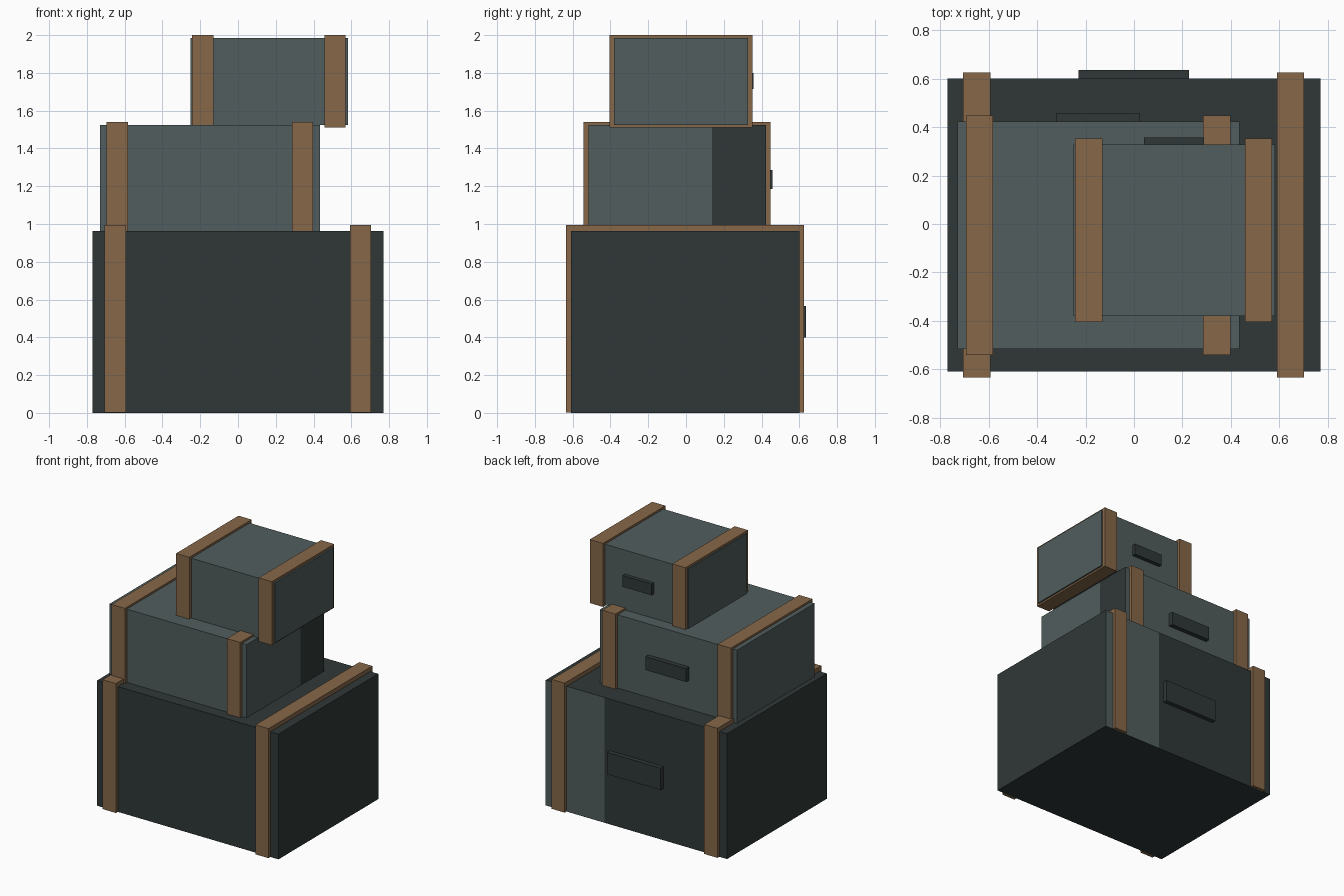
import bpy, bmesh
from mathutils import Vector

if "Cube" in bpy.data.objects:
    bpy.data.objects.remove(bpy.data.objects["Cube"])


def material(name, rgb):
    m = bpy.data.materials.new(name)
    m.diffuse_color = (*rgb, 1)
    m.use_nodes = True
    m.node_tree.nodes["Principled BSDF"].inputs["Base Color"].default_value = m.diffuse_color
    return m


slate = material("slate_grey", (0.082, 0.110, 0.110))
dark = material("dark_slate", (0.029, 0.039, 0.038))
brown = material("strap_brown", (0.238, 0.136, 0.066))


def box(name, x, y, z, mats, cut=None, rule=None):
    """Box from ranges; an optional cut plane and rule give some faces the second colour."""
    bm = bmesh.new()
    bmesh.ops.create_cube(bm, size=1)
    for v in bm.verts:
        v.co = Vector([r[0] if c < 0 else r[1] for c, r in zip(v.co, (x, y, z))])
    if cut:
        bmesh.ops.bisect_plane(bm, geom=bm.verts[:] + bm.edges[:] + bm.faces[:],
                               plane_co=cut[0], plane_no=cut[1])
    bm.normal_update()
    if rule:
        for f in bm.faces:
            f.material_index = int(rule(f.normal, f.calc_center_median()))
    me = bpy.data.meshes.new(name)
    bm.to_mesh(me)
    bm.free()
    for m in mats:
        me.materials.append(m)
    ob = bpy.data.objects.new(name, me)
    bpy.context.collection.objects.link(ob)
    return ob


# Crate bodies, with one two-tone side on the large and middle ones
box("large_crate", (-0.77, 0.77), (-0.609, 0.602), (0, 0.962), [dark, slate],
    ((0.27, 0, 0), (1, 0, 0)), lambda n, c: n.y > 0.9 and c.x > 0.27)
box("middle_crate", (-0.73, 0.435), (-0.517, 0.423), (0.962, 1.525), [slate, dark],
    ((0, 0.137, 0), (0, 1, 0)), lambda n, c: n.x > 0.9 and c.y > 0.137)
box("small_crate", (-0.251, 0.582), (-0.38, 0.328), (1.525, 1.984), [slate])

# Straps: name, x ranges, y range, z range
for name, xs, y, z in (
        ("large", ((-0.706, -0.593), (0.592, 0.703)), (-0.634, 0.626), (0.001, 0.995)),
        ("middle", ((-0.695, -0.582), (0.285, 0.398)), (-0.542, 0.448), (0.945, 1.54)),
        ("small", ((-0.243, -0.131), (0.458, 0.570)), (-0.404, 0.353), (1.512, 2.0))):
    for side, x in zip(("left", "right"), xs):
        box(f"{name}_strap_{side}", x, y, z, [brown])

# Handles on the back
box("large_handle", (-0.23, 0.227), (0.59, 0.636), (0.398, 0.566), [dark])
box("middle_handle", (-0.322, 0.025), (0.41, 0.458), (1.184, 1.287), [dark])
box("small_handle", (0.041, 0.289), (0.315, 0.358), (1.714, 1.80), [dark])
